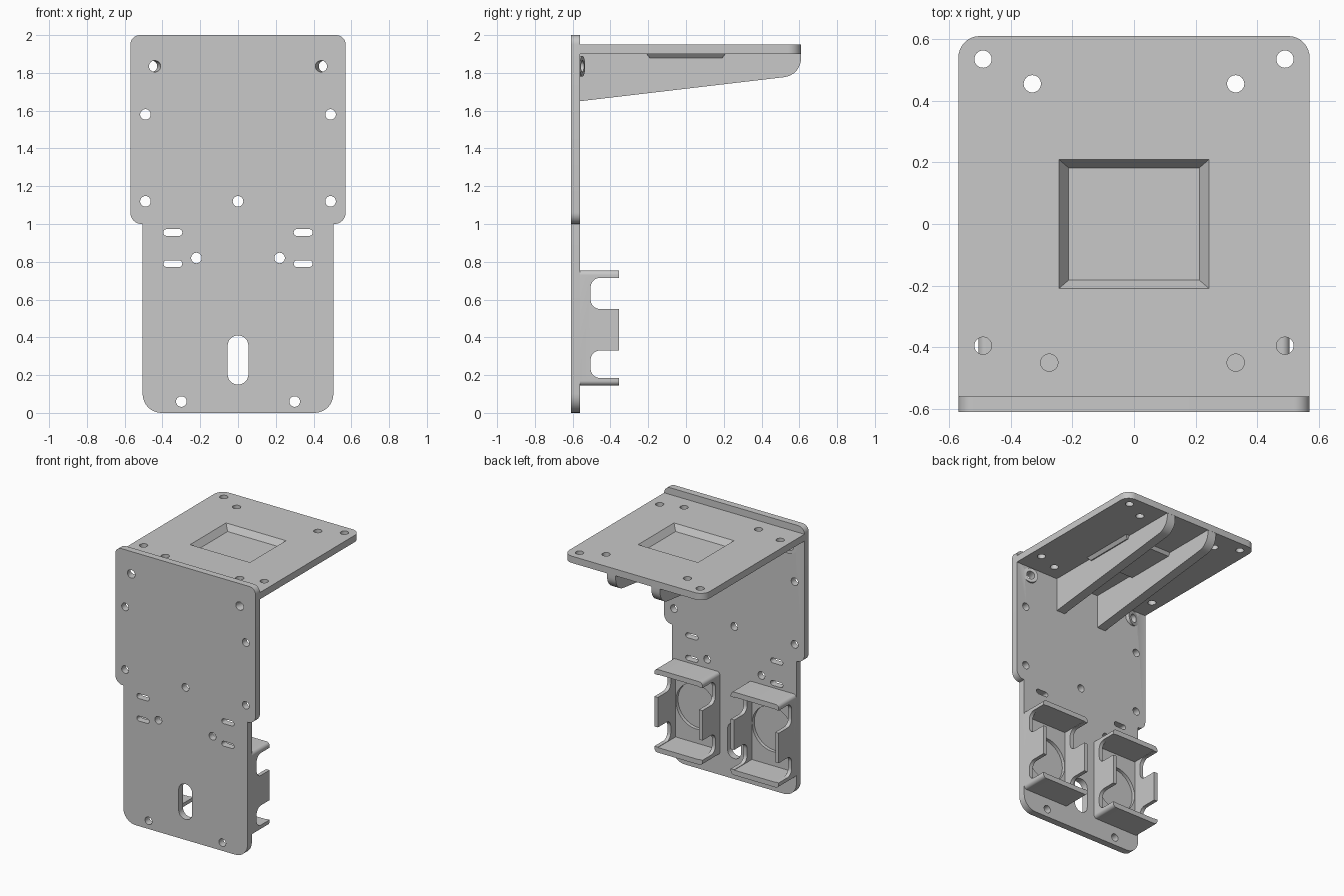
import bpy, bmesh, math
from mathutils import Vector

if "Cube" in bpy.data.objects:
    bpy.data.objects.remove(bpy.data.objects["Cube"])

grey = bpy.data.materials.new("plain grey")
grey.use_nodes = True
COLOUR = (0.58, 0.58, 0.58, 1)
grey.diffuse_color = COLOUR
grey.node_tree.nodes["Principled BSDF"].inputs["Base Color"].default_value = COLOUR


def fillet(corners, steps=8):
    """Round each (u, v, radius) corner of a closed outline."""
    out = []
    for i, (u, v, r) in enumerate(corners):
        p = Vector((u, v))
        if r == 0:
            out.append(p)
            continue
        d1 = (Vector(corners[i - 1][:2]) - p).normalized()
        d2 = (Vector(corners[(i + 1) % len(corners)][:2]) - p).normalized()
        half = d1.angle(d2) / 2
        centre = p + (d1 + d2).normalized() * r / math.sin(half)
        a = (p + d1 * r / math.tan(half) - centre).normalized()
        b = (p + d2 * r / math.tan(half) - centre).normalized()
        out += [centre + a.slerp(b, k / steps) * r for k in range(steps + 1)]
    return out


def rect(u0, u1, v0, v1, r=0):
    return fillet([(u0, v0, r), (u1, v0, r), (u1, v1, r), (u0, v1, r)])


PLACE = {"x": lambda u, v, h: (h, u, v),
         "y": lambda u, v, h: (u, h, v),
         "z": lambda u, v, h: (u, v, h)}


def prism(bm, outline, axis, start, end, taper=1):
    """Extrude an outline along an axis, optionally scaling the far end."""
    place = PLACE[axis]
    a = [bm.verts.new(place(u, v, start)) for u, v in outline]
    b = [bm.verts.new(place(u * taper, v * taper, end)) for u, v in outline]
    bm.faces.new(a)
    bm.faces.new(b)
    for i in range(len(a)):
        bm.faces.new((a[i - 1], a[i], b[i], b[i - 1]))


def rod(bm, p0, p1, r):
    """Cylinder between two points."""
    p0, p1 = Vector(p0), Vector(p1)
    turn = (p1 - p0).to_track_quat("Z", "Y").to_matrix().to_4x4()
    turn.translation = (p0 + p1) / 2
    bmesh.ops.create_cone(bm, cap_ends=True, segments=32, radius1=r, radius2=r,
                          depth=(p1 - p0).length, matrix=turn)


def make(name, bm):
    bmesh.ops.recalc_face_normals(bm, faces=bm.faces)
    mesh = bpy.data.meshes.new(name)
    bm.to_mesh(mesh)
    bm.free()
    mesh.materials.append(grey)
    ob = bpy.data.objects.new(name, mesh)
    bpy.context.collection.objects.link(ob)
    return ob


def activate(ob):
    bpy.ops.object.select_all(action="DESELECT")
    ob.select_set(True)
    bpy.context.view_layer.objects.active = ob


def combine(ob, bm, operation="DIFFERENCE"):
    """Boolean a temporary shape into an object."""
    tool = make("tool", bm)
    mod = ob.modifiers.new("cut", "BOOLEAN")
    mod.operation, mod.solver, mod.object = operation, "EXACT", tool
    activate(ob)
    bpy.ops.object.modifier_apply(modifier=mod.name)
    bpy.data.objects.remove(tool)


def finish(ob):
    activate(ob)
    bpy.ops.object.shade_smooth_by_angle(angle=math.radians(30))


FRONT, BACK = -0.61, -0.56      # faces of the upright plate
HOLE = 0.028
SIDES = (-1, 1)

# Upright plate: wide above, narrower below
half = [(0.505, 0, 0.1), (0.505, 1, 0), (0.57, 1, 0.06), (0.57, 2, 0.05)]
bm = bmesh.new()
prism(bm, fillet(half + [(-x, z, r) for x, z, r in reversed(half)]), "y", FRONT, BACK)
plate = make("upright_plate", bm)

# Tilted screw bosses behind the top corners
TILT = Vector((math.sin(math.radians(15)), math.cos(math.radians(15)), 0))
for s in SIDES:
    axis = Vector((s * TILT.x, TILT.y, 0))
    face = Vector((s * 0.457, -0.548, 1.835))
    bm = bmesh.new()
    rod(bm, face - axis * 0.035, face, 0.055)
    combine(plate, bm, "UNION")
    bm = bmesh.new()
    rod(bm, face - axis * 0.2, face + axis * 0.1, 0.03)
    combine(plate, bm)

# Round holes, slots and round recesses in the upright plate
bm = bmesh.new()
holes = [(0, 1.12)]
for s in SIDES:
    holes += [(s * 0.49, 1.58), (s * 0.49, 1.12), (s * 0.22, 0.82), (s * 0.3, 0.06)]
    for z in (0.955, 0.79):
        prism(bm, rect(s * 0.345 - 0.05, s * 0.345 + 0.05, z - 0.018, z + 0.018, 0.0175),
              "y", FRONT - 0.1, BACK + 0.1)
    rod(bm, (s * 0.31, BACK - 0.025, 0.45), (s * 0.31, BACK + 0.1, 0.45), 0.165)
for x, z in holes:
    rod(bm, (x, FRONT - 0.1, z), (x, BACK + 0.1, z), HOLE)
prism(bm, rect(-0.055, 0.055, 0.15, 0.41, 0.0545), "y", FRONT - 0.1, BACK + 0.1)
combine(plate, bm)
finish(plate)

# Shelf with rounded rear corners and a shallow bulge underneath
bm = bmesh.new()
prism(bm, fillet([(-0.57, BACK - 0.01, 0), (0.57, BACK - 0.01, 0),
                  (0.57, 0.61, 0.07), (-0.57, 0.61, 0.07)]), "z", 1.9, 1.95)
shelf = make("shelf", bm)
bm = bmesh.new()
prism(bm, rect(-0.245, 0.245, -0.21, 0.21), "z", 1.903, 1.878, 0.91)
combine(shelf, bm, "UNION")

# Sloped square pocket and screw holes in the shelf
bm = bmesh.new()
prism(bm, rect(-0.2125, 0.2125, -0.1825, 0.1825), "z", 1.905, 1.995, 1.29)
spots = [(-0.275, -0.45), (0.33, -0.45)]
for s in SIDES:
    spots += [(s * 0.49, 0.535), (s * 0.33, 0.455), (s * 0.49, -0.395)]
for x, y in spots:
    rod(bm, (x, y, 1.8), (x, y, 2.05), HOLE)
combine(shelf, bm)
finish(shelf)

# Tapered ribs and open holders, one per side
for s, side in ((-1, "right"), (1, "left")):
    bm = bmesh.new()
    prism(bm, fillet([(BACK - 0.01, 1.649, 0), (0.609, 1.788, 0.1),
                      (0.609, 1.902, 0), (BACK - 0.01, 1.902, 0)]),
          "x", s * 0.18 - 0.035, s * 0.18 + 0.035)
    finish(make(side + "_rib", bm))

    bm = bmesh.new()
    x0, x1 = s * 0.31 - 0.195, s * 0.31 + 0.195
    prism(bm, rect(x0, x1, 0.145, 0.755, 0.025), "y", BACK - 0.005, -0.355)
    holder = make(side + "_holder", bm)
    bm = bmesh.new()
    prism(bm, rect(x0 + 0.028, x1 - 0.028, 0.182, 0.718), "y", -0.7, -0.2)
    combine(holder, bm)
    # Clip notches through both side walls
    bm = bmesh.new()
    for z0, z1 in ((0.185, 0.33), (0.55, 0.715)):
        prism(bm, rect(-0.505, -0.2, z0, z1, 0.05), "x", x0 - 0.1, x1 + 0.1)
    combine(holder, bm)
    finish(holder)
